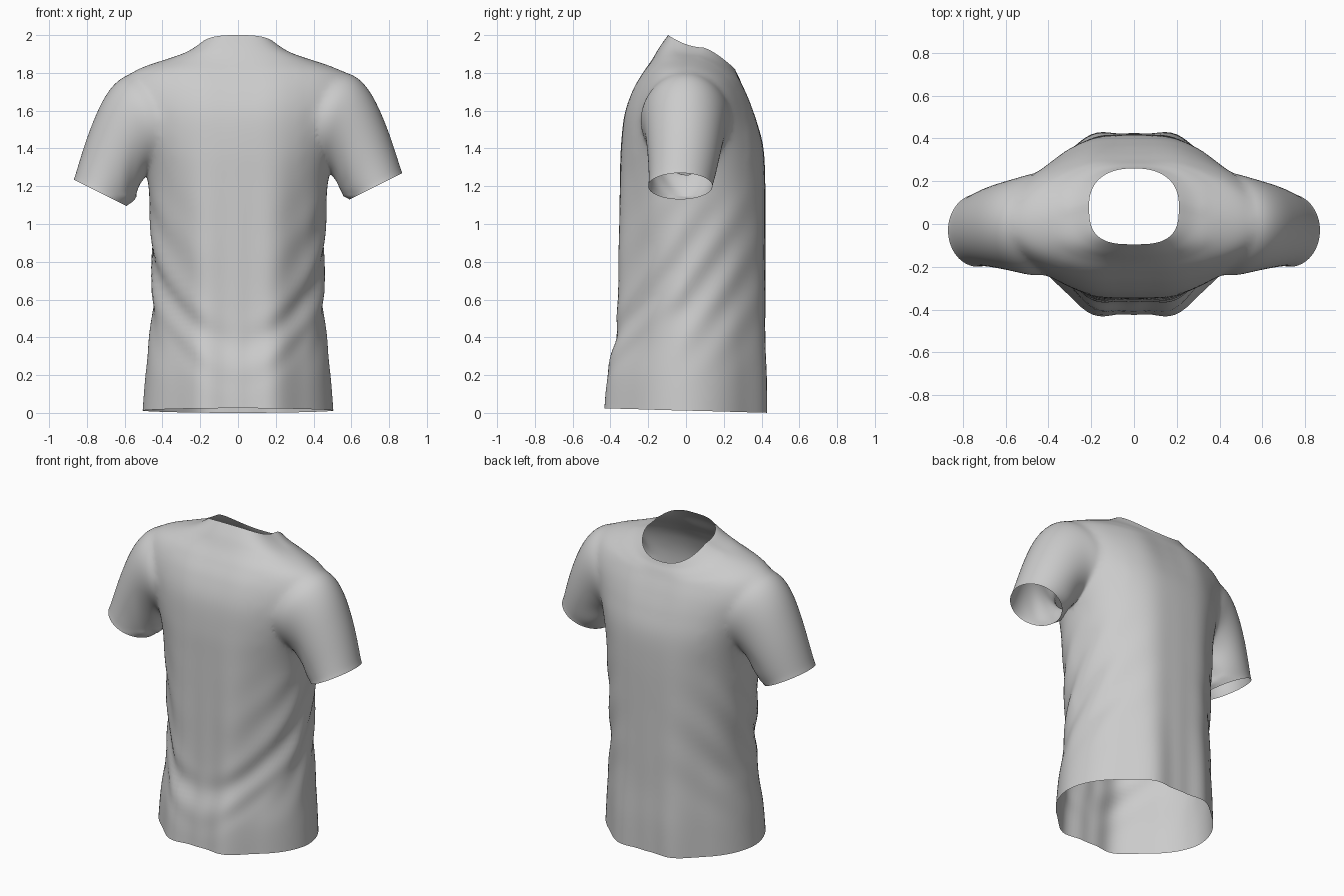
import bpy, bmesh, math
from mathutils import Vector

default = bpy.data.objects.get("Cube")
if default:
    bpy.data.objects.remove(default, do_unlink=True)

fabric = bpy.data.materials.new("grey_fabric")
fabric.use_nodes = True
grey = (0.6, 0.6, 0.6, 1)
fabric.diffuse_color = grey
fabric.node_tree.nodes["Principled BSDF"].inputs["Base Color"].default_value = grey


def resample(keys, steps):
    """Smooth interpolation through rows of section parameters."""
    rows = []
    last = len(keys) - 1
    for i in range(last):
        a, b = keys[i], keys[i + 1]
        before, after = keys[max(i - 1, 0)], keys[min(i + 2, last)]
        for s in range(steps):
            t = s / steps
            rows.append([
                q + t * ((r - p) / 2 + t * (p - 2.5 * q + 2 * r - w / 2
                         + t * (1.5 * (q - r) + (w - p) / 2)))
                for p, q, r, w in zip(before, a, b, after)])
    rows.append(list(keys[-1]))
    return rows


def window(value, low, high):
    """Soft bump that is zero outside low..high."""
    t = (value - low) / (high - low)
    return math.sin(math.pi * t) ** 2 if 0 < t < 1 else 0


def loft(name, rings):
    """Closed tube through the rings; each end is a fan round one centre."""
    bm = bmesh.new()
    loops = [[bm.verts.new(p) for p in ring] for ring in rings]
    n = len(loops[0])
    for lower, upper in zip(loops, loops[1:]):
        for i in range(n):
            j = (i + 1) % n
            bm.faces.new((lower[i], lower[j], upper[j], upper[i]))
    centres = []
    for loop in (loops[0], loops[-1]):
        centre = sum((v.co for v in loop), Vector()) / n
        centres.append(centre)
        hub = bm.verts.new(centre)
        for i in range(n):
            bm.faces.new((loop[i], loop[(i + 1) % n], hub))
    bmesh.ops.recalc_face_normals(bm, faces=bm.faces)
    mesh = bpy.data.meshes.new(name)
    bm.to_mesh(mesh)
    bm.free()
    mesh.materials.append(fabric)
    obj = bpy.data.objects.new(name, mesh)
    bpy.context.collection.objects.link(obj)
    return obj, centres


def folds(x, y, z, side):
    """Outward offset of the cloth: diagonal side folds, draped back folds."""
    pull = 0.008 * side * window(z, 0.12, 1.35) * math.sin(20 * (z - 1.4 * y))
    if y > 0:
        return pull
    drape = z - 1.9 * x * x
    edge = window(abs(x), -0.15, 0.6)
    return pull + 0.01 * edge * window(drape, 0.05, 0.6) * math.sin(24 * drape + 2)


# Torso sections: half width, side y, front y, back y, side z, front z, back z,
# then front and back roundness
torso_keys = [
    (.505, 0, .425, -.425, .012, 0, .025, 1.04, 1.08),
    (.49, 0, .425, -.41, .2, .2, .2, 1.02, 1.08),
    (.468, 0, .42, -.37, .4, .4, .4, .98, 1.1),
    (.45, 0, .42, -.36, .6, .6, .6, .95, 1.08),
    (.458, 0, .42, -.355, .9, .9, .9, .92, 1.04),
    (.475, 0, .42, -.35, 1.2, 1.2, 1.2, .9, .96),
    (.51, 0, .41, -.345, 1.4, 1.4, 1.4, .88, .9),
    (.56, 0, .375, -.325, 1.56, 1.54, 1.58, .9, .9),
    (.6, 0, .335, -.28, 1.7, 1.65, 1.71, .92, .92),
    (.56, 0, .3, -.228, 1.805, 1.73, 1.8, .92, .92),
    (.42, .03, .283, -.18, 1.86, 1.77, 1.87, .9, .88),
    (.29, .06, .268, -.138, 1.897, 1.8, 1.94, .85, .78),
    (.21, .085, .26, -.095, 1.935, 1.82, 2, .85, .66),
]


def torso_ring(row, count=112):
    w, mid, front, back, zs, zf, zb, front_round, back_round = row
    ring = []
    for i in range(count):
        a = math.tau * (i + 0.5) / count
        c, s = math.cos(a), math.sin(a)
        p, depth, z_end = (front_round, front, zf) if s > 0 else (back_round, back, zb)
        x = w * math.copysign(abs(c) ** p, c)
        # Slim sections keep a flat middle panel
        flat = 1 + 0.45 * max(p - 0.85, 0) * window(abs(x), 0.04, 0.36)
        y = (depth - mid) * abs(s) ** p * flat
        z = zs + (z_end - zs) * abs(s) ** 1.2
        grow = 1 + folds(x, y, z, c * c) / 0.42
        ring.append((x * grow, mid + y * grow, z))
    return ring


shirt, ends = loft("shirt", [torso_ring(r) for r in resample(torso_keys, 7)])
openings = list(ends)

# Sleeve sections: top x, top z, bottom x, bottom z, front y, back y
sleeve_keys = [
    (.36, 1.68, .33, 1.36, .22, -.22),
    (.5, 1.79, .42, 1.31, .24, -.245),
    (.61, 1.795, .47, 1.28, .22, -.23),
    (.705, 1.7, .505, 1.24, .2, -.215),
    (.782, 1.535, .535, 1.19, .18, -.205),
    (.833, 1.39, .56, 1.15, .16, -.2),
    (.87, 1.27, .59, 1.13, .14, -.2),
]


def sleeve_ring(row, side, progress, count=64):
    tx, tz, bx, bz, front, back = row
    drop = 0.035 * progress if side < 0 else 0
    ring = []
    for i in range(count):
        a = math.tau * i / count
        c, s = math.cos(a), math.sin(a)
        # Creases gather on the underside near the armpit
        crease = 1 + 0.05 * window(progress, 0.3, 1) * max(-c, 0) * math.sin(7 * a + 14 * progress)
        x = (tx + bx) / 2 + (tx - bx) / 2 * c * crease
        z = (tz + bz) / 2 + (tz - bz) / 2 * c * crease
        y = (front + back) / 2 + (front - back) / 2 * s * crease
        ring.append((side * x, y, z - drop))
    return ring


# Join each sleeve to the torso
rows = resample(sleeve_keys, 6)
for side, label in ((1, "left_sleeve"), (-1, "right_sleeve")):
    sleeve, ends = loft(label, [sleeve_ring(r, side, i / (len(rows) - 1))
                                for i, r in enumerate(rows)])
    openings.append(ends[1])
    join = shirt.modifiers.new("join", 'BOOLEAN')
    join.operation = 'UNION'
    join.solver = 'EXACT'
    join.object = sleeve
    bpy.context.view_layer.update()
    graph = bpy.context.evaluated_depsgraph_get()
    joined = bpy.data.meshes.new_from_object(shirt.evaluated_get(graph))
    shirt.modifiers.clear()
    shirt.data = joined
    bpy.data.objects.remove(sleeve, do_unlink=True)

# Open the hem, neck and cuffs, then relax the cloth round the shoulders
bm = bmesh.new()
bm.from_mesh(shirt.data)
hubs = [min(bm.verts, key=lambda v: (v.co - p).length) for p in openings]
bmesh.ops.delete(bm, geom=hubs, context='VERTS')
soft = [v for v in bm.verts
        if abs(v.co.x) > 0.34 and v.co.z > 1.15 and not v.is_boundary]
for _ in range(14):
    bmesh.ops.smooth_vert(bm, verts=soft, factor=0.5,
                          use_axis_x=True, use_axis_y=True, use_axis_z=True)
bm.to_mesh(shirt.data)
bm.free()

shirt.data.materials.clear()
shirt.data.materials.append(fabric)
for face in shirt.data.polygons:
    face.material_index = 0

bpy.ops.object.select_all(action='DESELECT')
shirt.select_set(True)
bpy.context.view_layer.objects.active = shirt
bpy.ops.object.shade_smooth_by_angle(angle=math.radians(60))
